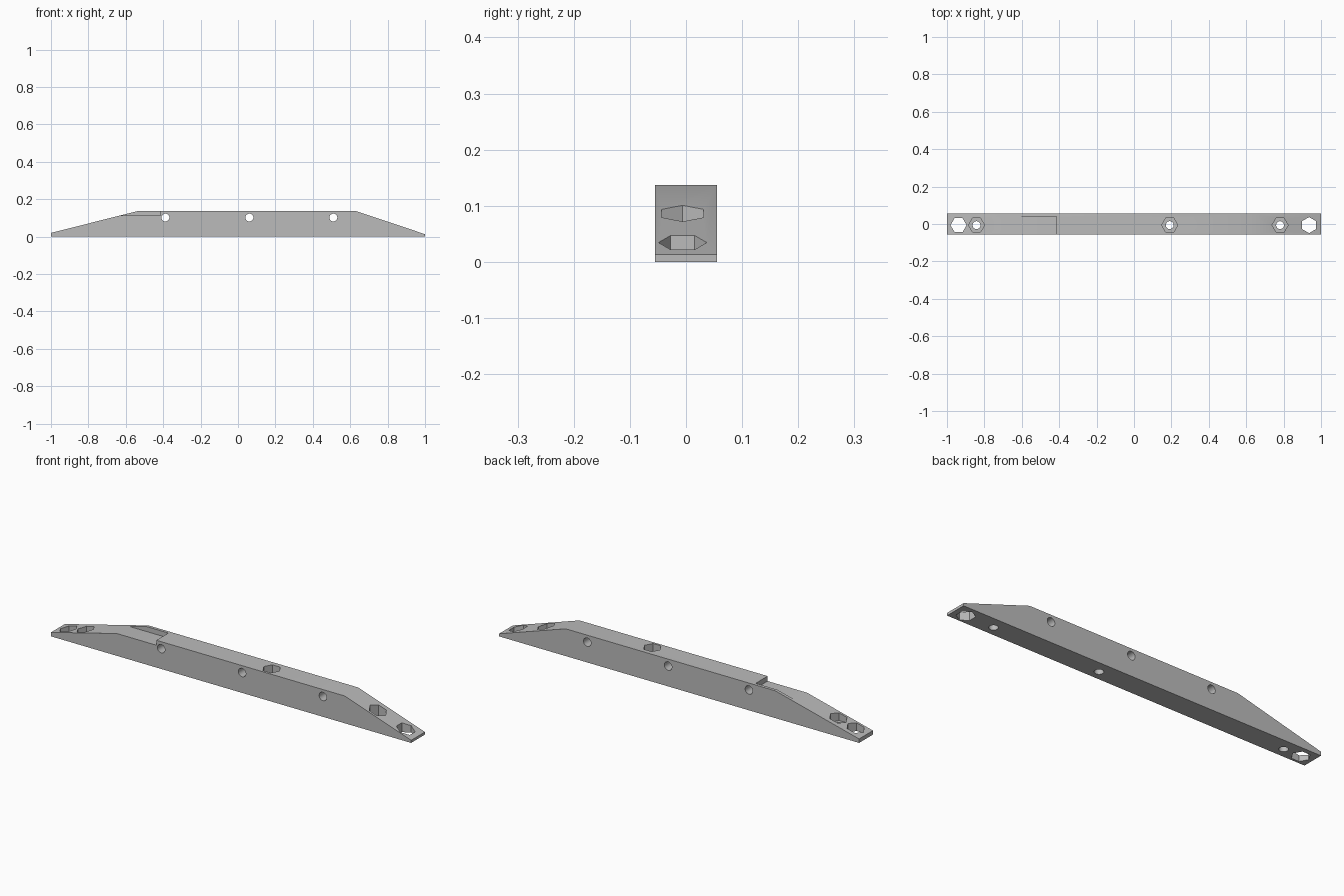
import bpy
import bmesh
import math

cube = bpy.data.objects.get("Cube")
if cube:
    bpy.data.objects.remove(cube, do_unlink=True)

grey = bpy.data.materials.new("plain grey")
grey.use_nodes = True
colour = (0.5, 0.5, 0.5, 1)
grey.diffuse_color = colour
grey.node_tree.nodes["Principled BSDF"].inputs["Base Color"].default_value = colour

HALF_WIDTH = 0.055
HOLE_Y = -0.006
HEX_RADIUS = 0.043
HOLE_RADIUS = 0.021
POCKET_FLOOR = 0.027


def prism(name, outline, y0, y1):
    """Extrude an x-z outline from y0 to y1."""
    bm = bmesh.new()
    face = bm.faces.new([bm.verts.new((x, y0, z)) for x, z in outline])
    grown = bmesh.ops.extrude_face_region(bm, geom=[face])
    verts = [v for v in grown["geom"] if isinstance(v, bmesh.types.BMVert)]
    bmesh.ops.translate(bm, vec=(0, y1 - y0, 0), verts=verts)
    bmesh.ops.recalc_face_normals(bm, faces=bm.faces)
    mesh = bpy.data.meshes.new(name)
    bm.to_mesh(mesh)
    bm.free()
    mesh.materials.append(grey)
    obj = bpy.data.objects.new(name, mesh)
    bpy.context.collection.objects.link(obj)
    return obj


def drill(name, sides, radius, location, depth, rotation=(0, 0, 0)):
    bpy.ops.mesh.primitive_cylinder_add(vertices=sides, radius=radius, depth=depth,
                                        location=location, rotation=rotation)
    obj = bpy.context.object
    obj.name = name
    obj.data.materials.append(grey)
    return obj


def cut(target, cutter):
    """Subtract the cutter and remove it."""
    cutter.hide_render = True
    mod = target.modifiers.new("cut", 'BOOLEAN')
    mod.operation = 'DIFFERENCE'
    mod.solver = 'EXACT'
    mod.object = cutter
    bpy.ops.object.select_all(action='DESELECT')
    bpy.context.view_layer.objects.active = target
    target.select_set(True)
    bpy.ops.object.modifier_apply(modifier=mod.name)
    bpy.data.objects.remove(cutter, do_unlink=True)


# Bar with two sloped ends
bar = prism("tapered_bar",
            [(-1, 0), (1, 0), (1, 0.013), (0.63, 0.137), (-0.535, 0.137), (-1, 0.02)],
            -HALF_WIDTH, HALF_WIDTH)

# Shallow recess open to the front
cut(bar, prism("recess_cutter",
               [(-0.7, 0.112), (-0.415, 0.112), (-0.415, 0.2), (-0.7, 0.2)], -0.1, 0.04))

# Round holes from front to back
for x in (-0.388, 0.061, 0.51):
    cut(bar, drill("cross_hole_cutter", 32, HOLE_RADIUS, (x, 0, 0.102), 0.3,
                   (math.pi / 2, 0, 0)))

# Hexagonal holes right through the ends, turned differently
for x, turn in ((-0.938, math.pi / 2), (0.936, 0)):
    cut(bar, drill("end_hole_cutter", 6, HEX_RADIUS, (x, HOLE_Y, 0), 0.5, (0, 0, turn)))

# Hexagonal pockets with a round hole in the floor
for x in (-0.842, 0.191, 0.781):
    cut(bar, drill("pocket_cutter", 6, HEX_RADIUS, (x, HOLE_Y, POCKET_FLOOR + 0.1), 0.2,
                   (0, 0, math.pi / 2)))
    cut(bar, drill("screw_hole_cutter", 32, HOLE_RADIUS, (x, HOLE_Y, 0), 0.5))

bpy.ops.object.select_all(action='DESELECT')
bpy.context.view_layer.objects.active = bar
bar.select_set(True)
bpy.ops.object.shade_smooth_by_angle(angle=math.radians(30))
